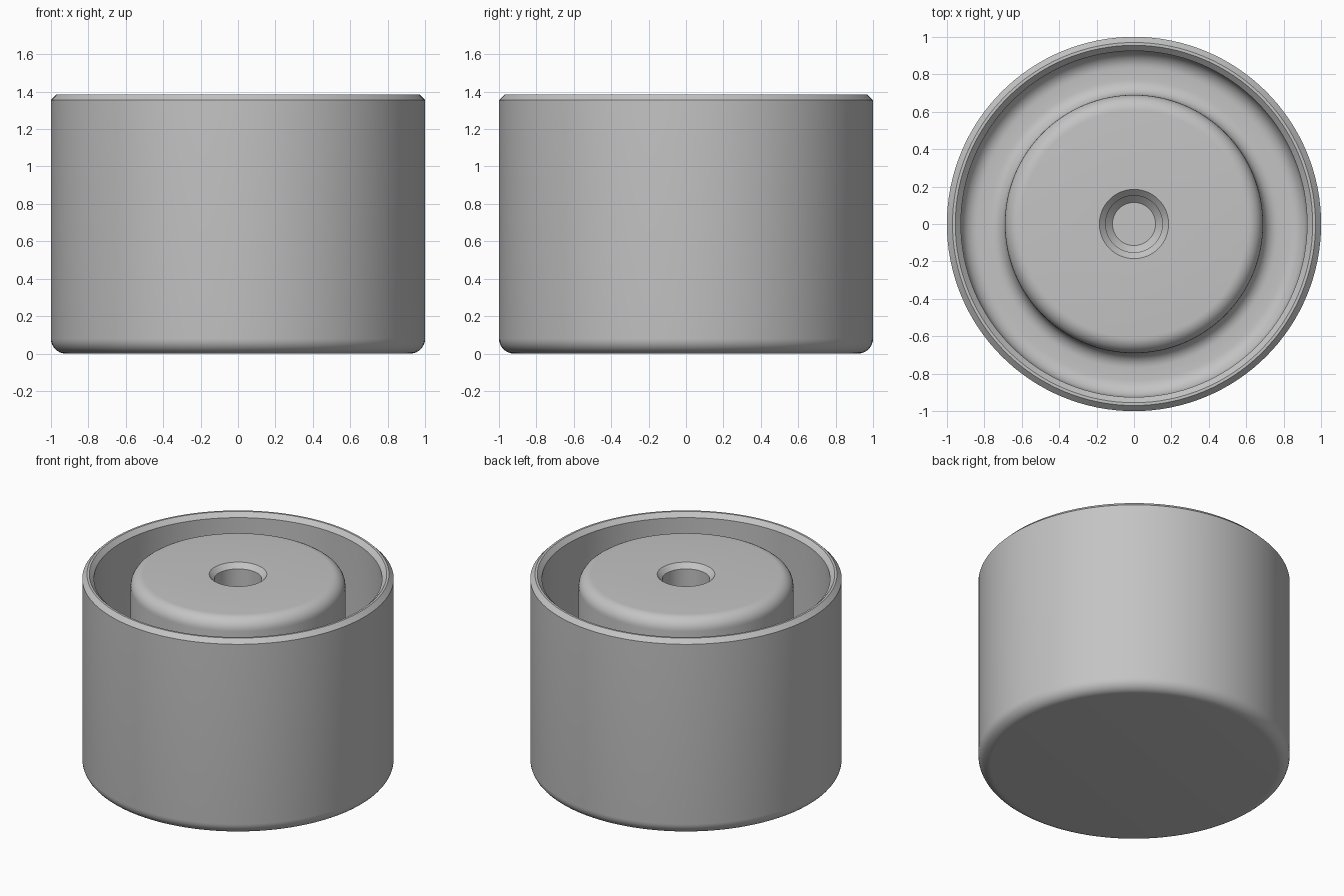
import bpy, bmesh, math
from mathutils import Vector

if "Cube" in bpy.data.objects:
    bpy.data.objects.remove(bpy.data.objects["Cube"], do_unlink=True)

SIDES = 128
ARC_STEPS = 8

# Single plain grey
grey = bpy.data.materials.new("plain grey")
grey.use_nodes = True
colour = (0.55, 0.55, 0.55, 1)
grey.diffuse_color = colour
grey.node_tree.nodes["Principled BSDF"].inputs["Base Color"].default_value = colour


def rounded(profile):
    """Replace each right-angle corner that has a radius by an arc."""
    points = []
    for i, (r, z, radius) in enumerate(profile):
        corner = Vector((r, z))
        if not radius:
            points.append(corner)
            continue
        before = (Vector(profile[i - 1][:2]) - corner).normalized() * radius
        after = (Vector(profile[i + 1][:2]) - corner).normalized() * radius
        centre = corner + before + after
        for k in range(ARC_STEPS + 1):
            a = math.pi / 2 * k / ARC_STEPS
            points.append(centre - after * math.cos(a) - before * math.sin(a))
    return points


def lathe(name, profile):
    """Turn a profile of (radius, height, corner radius) about the z axis."""
    bm = bmesh.new()
    verts = [bm.verts.new((p.x, 0, p.y)) for p in rounded(profile)]
    edges = [bm.edges.new(pair) for pair in zip(verts, verts[1:])]
    bmesh.ops.spin(bm, geom=verts + edges, cent=(0, 0, 0), axis=(0, 0, 1),
                   angle=math.tau, steps=SIDES, use_merge=True)
    bmesh.ops.remove_doubles(bm, verts=bm.verts, dist=0.0001)
    bmesh.ops.recalc_face_normals(bm, faces=bm.faces)
    mesh = bpy.data.meshes.new(name)
    bm.to_mesh(mesh)
    bm.free()
    obj = bpy.data.objects.new(name, mesh)
    bpy.context.collection.objects.link(obj)
    mesh.materials.append(grey)
    bpy.ops.object.select_all(action='DESELECT')
    obj.select_set(True)
    bpy.context.view_layer.objects.active = obj
    bpy.ops.object.shade_smooth_by_angle(angle=math.radians(30))
    return obj


TOP = 1.385
FLOOR = 0.10
HOLE_FLOOR = 0.70

lathe("cup_with_centre_post", [
    # Underside and outer wall
    (0, 0, 0), (1, 0, 0.08),
    # Chamfered rim
    (1, TOP - 0.03, 0), (0.97, TOP, 0), (0.955, TOP, 0), (0.925, TOP - 0.03, 0),
    # Ring-shaped trough
    (0.925, FLOOR, 0.09), (0.69, FLOOR, 0.08),
    # Centre post
    (0.69, TOP, 0.085),
    # Chamfered blind hole
    (0.185, TOP, 0), (0.152, TOP - 0.033, 0),
    (0.152, HOLE_FLOOR + 0.037, 0), (0.115, HOLE_FLOOR, 0), (0, HOLE_FLOOR, 0),
])
